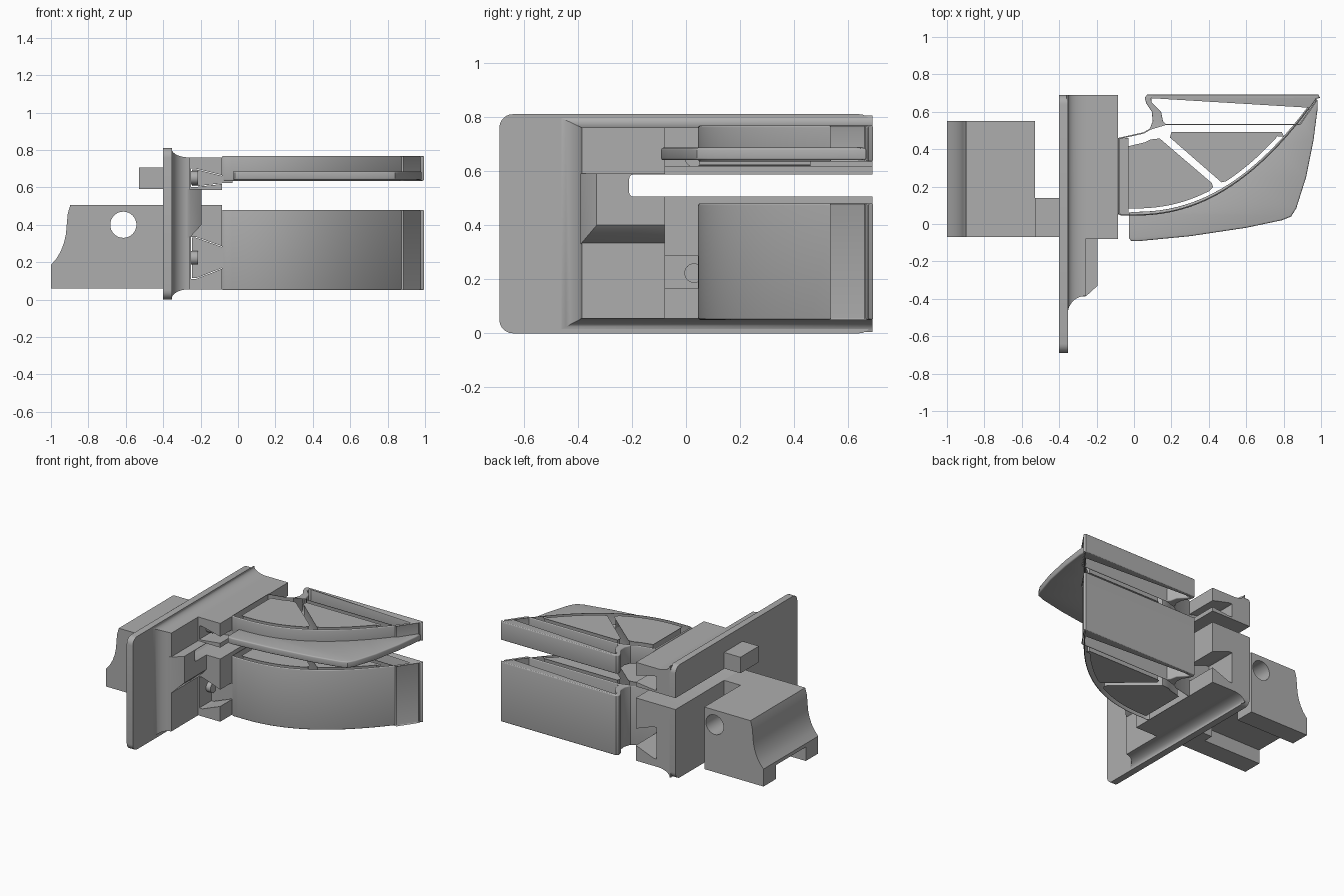
import bpy, bmesh, math
from mathutils import Matrix, Vector

cube = bpy.data.objects.get("Cube")
if cube:
    bpy.data.objects.remove(cube, do_unlink=True)

grey = bpy.data.materials.new("plain grey")
grey.use_nodes = True
grey.diffuse_color = (0.42, 0.42, 0.42, 1)
grey.node_tree.nodes["Principled BSDF"].inputs["Base Color"].default_value = (0.42, 0.42, 0.42, 1)


def activate(ob):
    bpy.ops.object.select_all(action='DESELECT')
    ob.select_set(True)
    bpy.context.view_layer.objects.active = ob


def finish(name, bm):
    """Turn a bmesh into a named, coloured object."""
    bmesh.ops.recalc_face_normals(bm, faces=bm.faces)
    me = bpy.data.meshes.new(name)
    bm.to_mesh(me)
    bm.free()
    me.materials.append(grey)
    ob = bpy.data.objects.new(name, me)
    bpy.context.collection.objects.link(ob)
    return ob


def smooth(ob):
    activate(ob)
    bpy.ops.object.shade_smooth_by_angle(angle=math.radians(35))


def loft(name, rings):
    """Skin equal-length rings of points and cap both ends."""
    bm = bmesh.new()
    loops = [[bm.verts.new(p) for p in ring] for ring in rings]
    n = len(loops[0])
    for a, b in zip(loops, loops[1:]):
        for i in range(n):
            j = (i + 1) % n
            bm.faces.new((a[i], a[j], b[j], b[i]))
    bm.faces.new(loops[0])
    bm.faces.new(loops[-1])
    return finish(name, bm)


def prism_y(name, outline, y0, y1):
    return loft(name, [[(x, y, z) for x, z in outline] for y in (y0, y1)])


def rect_x(x, y0, y1, z0, z1):
    return [(x, y0, z0), (x, y1, z0), (x, y1, z1), (x, y0, z1)]


def box(name, x0, x1, y0, y1, z0, z1):
    return loft(name, [rect_x(x, y0, y1, z0, z1) for x in (x0, x1)])


def cylinder(name, centre, radius, depth, axis):
    bm = bmesh.new()
    turn = Vector((0, 0, 1)).rotation_difference(Vector(axis)).to_matrix().to_4x4()
    bmesh.ops.create_cone(bm, cap_ends=True, segments=32, radius1=radius, radius2=radius,
                          depth=depth, matrix=Matrix.Translation(centre) @ turn)
    return finish(name, bm)


def bevel(ob, width, segments=3):
    activate(ob)
    mod = ob.modifiers.new("bevel", 'BEVEL')
    mod.width, mod.segments = width, segments
    mod.limit_method, mod.angle_limit = 'ANGLE', math.radians(40)
    bpy.ops.object.modifier_apply(modifier=mod.name)


def cut(targets, cutter):
    for ob in targets:
        activate(ob)
        mod = ob.modifiers.new("cut", 'BOOLEAN')
        mod.operation, mod.solver, mod.object = 'DIFFERENCE', 'EXACT', cutter
        bpy.ops.object.modifier_apply(modifier=mod.name)
    bpy.data.objects.remove(cutter, do_unlink=True)


def rounded(name, loops, z0, z1, edge):
    """Filled flat outline with holes, given height and rounded rims."""
    cu = bpy.data.curves.new(name, 'CURVE')
    cu.dimensions, cu.fill_mode = '2D', 'BOTH'
    cu.bevel_depth, cu.bevel_resolution, cu.offset = edge, 2, -edge
    cu.extrude = (z1 - z0) / 2 - edge
    for pts in loops:
        sp = cu.splines.new('POLY')
        sp.points.add(len(pts) - 1)
        for p, (x, y) in zip(sp.points, pts):
            p.co = (x, y, 0, 1)
        sp.use_cyclic_u = True
    tmp = bpy.data.objects.new(name + " curve", cu)
    bpy.context.collection.objects.link(tmp)
    bpy.context.view_layer.update()
    me = bpy.data.meshes.new_from_object(tmp.evaluated_get(bpy.context.evaluated_depsgraph_get()))
    bpy.data.objects.remove(tmp, do_unlink=True)
    bm = bmesh.new()
    bm.from_mesh(me)
    bpy.data.meshes.remove(me)
    bmesh.ops.remove_doubles(bm, verts=bm.verts, dist=0.0002)
    bmesh.ops.translate(bm, verts=bm.verts, vec=(0, 0, (z0 + z1) / 2))
    ob = finish(name, bm)
    smooth(ob)
    return ob


# Mounting plate with rounded corners
plate = box("mounting_plate", -0.40, -0.352, -0.69, 0.69, 0, 0.81)
activate(plate)
bm = bmesh.new()
bm.from_mesh(plate.data)
corners = [e for e in bm.edges if abs(e.verts[0].co.x - e.verts[1].co.x) > 0.01]
bmesh.ops.bevel(bm, geom=corners, offset=0.05, segments=6, profile=0.5, affect='EDGES')
bm.to_mesh(plate.data)
bm.free()

# Raised pad with a concave flare on three sides
rings = [rect_x(-0.36, -0.48, 0.69, 0.005, 0.805)]
for i in range(9):
    a = math.pi / 2 * i / 8
    s = math.sin(a)
    rings.append(rect_x(-0.354 + 0.094 * (1 - math.cos(a)), -0.48 + 0.095 * s, 0.69,
                        0.005 + 0.05 * s, 0.805 - 0.045 * s))
pad = loft("raised_pad", rings)

# Chamfered boss in front of the jaws
boss = loft("chamfered_boss", [rect_x(-0.27, -0.39, -0.07, 0.33, 0.59),
                               rect_x(-0.255, -0.385, -0.07, 0.335, 0.59),
                               rect_x(-0.195, -0.33, -0.07, 0.40, 0.59)])

# Long slot through plate, pad and boss
slot = box("slot_cutter", -0.6, 0.1, -0.21, 0.9, 0.505, 0.587)
bevel(slot, 0.015)
cut([plate, pad, boss], slot)
for ob in (plate, pad, boss):
    smooth(ob)


# Jaws with dovetail grooves, and the tongues that sit in them
def jaw(level, z0, z1, inner, mouth):
    back, front, groove = -0.27, -0.085, -0.25
    prism_y(level + "_jaw", [(back, z0), (front, z0), (front, mouth[0]), (-0.225, inner[0]),
                             (groove, inner[0]), (groove, inner[1]), (-0.225, inner[1]),
                             (front, mouth[1]), (front, z1), (back, z1)], -0.08, 0.69)
    g = 0.004
    prism_y(level + "_dovetail", [(groove + g, inner[0] + g), (-0.225, inner[0] + g),
                                  (front, mouth[0] + g), (-0.03, mouth[0] + g),
                                  (-0.03, mouth[1] - g), (front, mouth[1] - g),
                                  (-0.225, inner[1] - g), (groove + g, inner[1] - g)], 0.05, 0.46)
    pin = cylinder(level + "_pin", (-0.24, 0.03, sum(inner) / 2), 0.036, 0.05, (1, 0, 0))
    smooth(pin)


jaw("lower", 0.055, 0.505, (0.11, 0.335), (0.165, 0.285))
jaw("upper", 0.587, 0.76, (0.602, 0.70), (0.618, 0.665))


# Ribbed fingers
def wall(x):
    return 0.045 + 0.66 * max(x, 0) ** 2.2


def inside(x):
    slope = 1.45 * max(x, 0) ** 1.2
    return wall(x) + 0.045 * math.hypot(1, slope)


def span(f, x0, x1, n=14):
    return [(x, f(x)) for x in (x0 + (x1 - x0) * i / n for i in range(n + 1))]


outline = [(-0.085, 0.055)] + span(wall, -0.07, 0.975, 28) + [
    (0.995, 0.675), (0.985, 0.692), (0.07, 0.692), (0.058, 0.675), (0.065, 0.645),
    (0.095, 0.60), (0.10, 0.55), (0.085, 0.51), (0.05, 0.49), (-0.085, 0.46)]
front_gap = span(inside, -0.025, 0.40) + [(0.415, 0.20), (0.41, 0.215), (0.135, 0.45),
                                          (0.09, 0.445), (0.06, 0.43), (-0.025, 0.41)]
rear_gap = span(inside, 0.49, 0.765) + [(0.79, 0.475), (0.785, 0.485), (0.205, 0.485),
                                        (0.20, 0.465), (0.47, 0.23)]
loop_gap = [(0.105, 0.68), (0.965, 0.68), (0.972, 0.66), (0.885, 0.535), (0.17, 0.535),
            (0.155, 0.55), (0.145, 0.60), (0.095, 0.65), (0.092, 0.67)]
for level, z0, z1 in (("lower", 0.05, 0.48), ("upper", 0.635, 0.768)):
    rounded(level + "_finger", [outline, front_gap, rear_gap, loop_gap], z0, z1, 0.007)

# Thin fin along the upper finger
fin = [(-0.028, 0.06), (-0.028, -0.075), (-0.015, -0.09), (0.02, -0.092), (0.3, -0.065),
       (0.6, -0.02), (0.79, 0.02), (0.84, 0.04), (0.868, 0.085), (0.92, 0.25),
       (0.96, 0.45), (0.982, 0.62), (0.982, 0.665)]
fin += [(x, y + 0.02) for x, y in span(wall, 0.94, 0.0, 20)]
rounded("upper_fin", [fin], 0.64, 0.686, 0.008)

# Rear grip block with concave end, cross hole and channel underneath
grip = prism_y("grip_block", [(-0.53, 0.06), (-1.0, 0.06), (-1.0, 0.185), (-0.97, 0.22),
                              (-0.947, 0.26), (-0.93, 0.305), (-0.92, 0.35), (-0.914, 0.42),
                              (-0.91, 0.46), (-0.897, 0.505), (-0.53, 0.505)], -0.07, 0.55)
cut([grip], cylinder("hole_cutter", (-0.613, 0.24, 0.40), 0.07, 1.0, (0, 1, 0)))
cut([grip], box("channel_cutter", -1.1, -0.50, 0.07, 0.41, 0, 0.16))
smooth(grip)

# Stems joining the back of the plate
box("grip_stem", -0.54, -0.395, -0.07, 0.14, 0.06, 0.505)
box("upper_stub", -0.53, -0.395, -0.07, 0.14, 0.59, 0.705)
